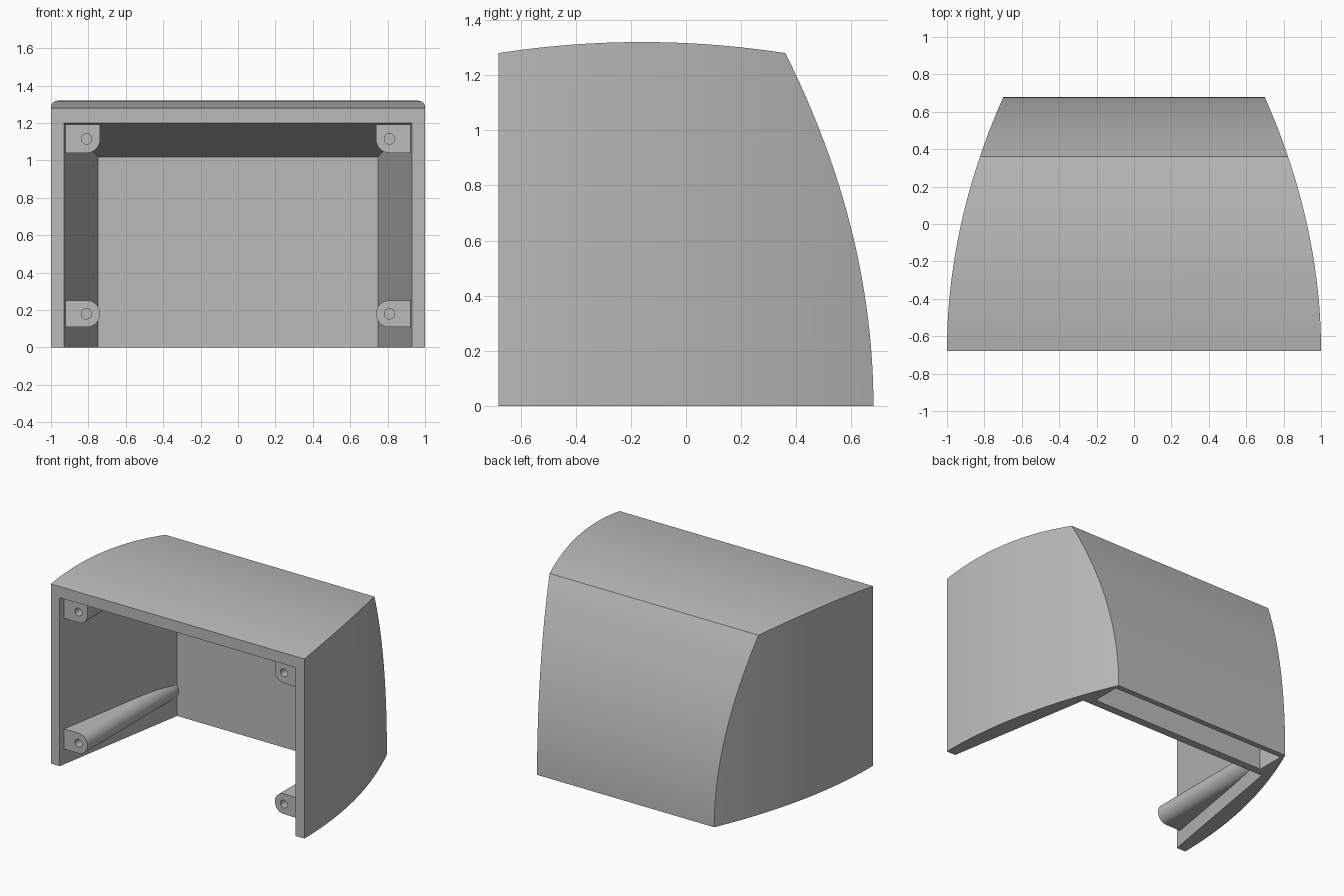
import bpy, bmesh, math

if "Cube" in bpy.data.objects:
    bpy.data.objects.remove(bpy.data.objects["Cube"], do_unlink=True)

grey = bpy.data.materials.new("light_grey")
grey.use_nodes = True
grey.diffuse_color = (0.5, 0.5, 0.5, 1)
grey.node_tree.nodes["Principled BSDF"].inputs["Base Color"].default_value = (0.5, 0.5, 0.5, 1)


def loft(name, ring_a, ring_b):
    """Closed solid between two rings with equal point counts."""
    bm = bmesh.new()
    a = [bm.verts.new(p) for p in ring_a]
    b = [bm.verts.new(p) for p in ring_b]
    bm.faces.new(a)
    bm.faces.new(b)
    for i in range(len(a)):
        j = (i + 1) % len(a)
        bm.faces.new((a[i], a[j], b[j], b[i]))
    bmesh.ops.recalc_face_normals(bm, faces=bm.faces)
    mesh = bpy.data.meshes.new(name)
    bm.to_mesh(mesh)
    bm.free()
    mesh.materials.append(grey)
    ob = bpy.data.objects.new(name, mesh)
    bpy.context.collection.objects.link(ob)
    return ob


def extrude(name, outline, axis, lo, hi):
    """Extrude a 2D outline along x, y or z."""
    def place(p, d):
        q = list(p)
        q.insert(axis, d)
        return q
    return loft(name, [place(p, lo) for p in outline], [place(p, hi) for p in outline])


def combine(target, cutter, operation):
    """Apply a boolean and discard the cutter."""
    cutter.hide_render = True
    mod = target.modifiers.new("cut", "BOOLEAN")
    mod.operation = operation
    mod.solver = "EXACT"
    mod.object = cutter
    bpy.context.view_layer.objects.active = target
    bpy.ops.object.modifier_apply(modifier=mod.name)
    bpy.data.objects.remove(cutter, do_unlink=True)


def arc(cx, cz, r, start, end, n):
    angles = [math.radians(start + (end - start) * i / n) for i in range(n + 1)]
    return [(cx + r * math.cos(t), cz + r * math.sin(t)) for t in angles]


def span(lo, hi, n):
    return [lo + (hi - lo) * i / n for i in range(n + 1)]


def back_y(z):
    return 0.68 - 0.195 * z * z


# Outer body: domed side profile trimmed by bowed sides
profile = [(-0.68, 0)] + [(y, 1.32 - 0.148 * (y + 0.16) ** 2) for y in span(-0.68, 0.36, 24)]
profile += [(back_y(z), z) for z in span(1.28, 0, 24)[1:]]
housing = extrude("housing", profile, 0, -1.2, 1.2)
side = [(1 - 0.163 * (y + 0.68) ** 2, y) for y in span(-0.68, 0.8, 28)]
plan = [(1, -0.9)] + side
plan += [(-x, y) for x, y in reversed(plan)]
combine(housing, extrude("plan_trim", plan, 2, -0.2, 1.6), "INTERSECT")


# Tapered cavity, open at the front and bottom
def cavity_ring(y):
    inset = 0.17 * (y + 0.68)
    x, z = 0.93 - inset, 1.2 - inset
    return [(-x, y, -0.1), (x, y, -0.1), (x, y, z), (-x, y, z)]


cavity = loft("cavity", cavity_ring(-0.8), cavity_ring(0.384))

# Screw bosses are left standing by taking them out of the cavity
upper = [(0.96, 1.3), (0.738, 1.3)] + arc(0.81, 1.112, 0.072, 180, 270, 10) + [(0.96, 1.04)]
lower = [(0.96, 0.252)] + arc(0.81, 0.18, 0.072, 90, 270, 20) + [(0.96, 0.108)]
for s in (-1, 1):
    for outline in (upper, lower):
        boss = extrude("boss", [(s * x, z) for x, z in outline], 1, -0.64, 0.5)
        combine(cavity, boss, "DIFFERENCE")
combine(housing, cavity, "DIFFERENCE")

# Screw holes
for s in (-1, 1):
    for z in (0.18, 1.115):
        circle = arc(s * 0.81, z, 0.028, 0, 360, 24)[:-1]
        combine(housing, extrude("screw_hole", circle, 1, -0.75, -0.3), "DIFFERENCE")

# Hollow pocket in the thick back wall, open at the bottom
pocket = [(0.44, -0.1), (0.64, -0.1)] + [(back_y(z) - 0.04, z) for z in span(0, 0.95, 16)]
pocket.append((0.44, 0.95))
combine(housing, extrude("pocket", pocket, 0, -0.69, 0.69), "DIFFERENCE")

# Smooth the curves, keep the edges crisp
bpy.ops.object.select_all(action="DESELECT")
housing.select_set(True)
bpy.context.view_layer.objects.active = housing
bpy.ops.object.shade_smooth_by_angle(angle=math.radians(20))
